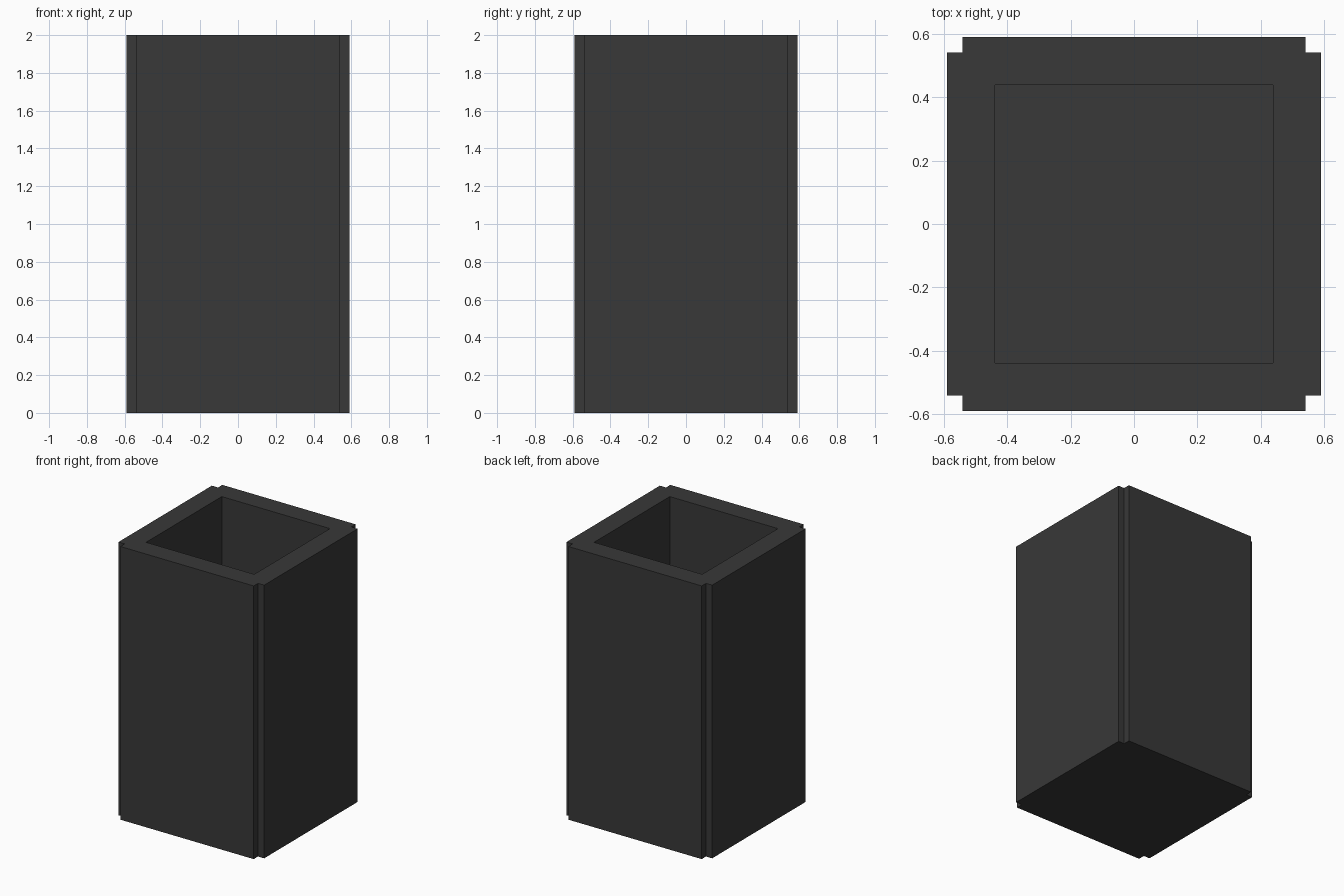
import bpy, bmesh

if "Cube" in bpy.data.objects:
    bpy.data.objects.remove(bpy.data.objects["Cube"])

OUT, NOTCH, HOLE = 0.59, 0.54, 0.438   # half widths: panel face, notch line, cavity
HEIGHT, FLOOR = 2.0, 0.15

charcoal = bpy.data.materials.new("charcoal")
charcoal.diffuse_color = (0.04, 0.04, 0.04, 1)
charcoal.use_nodes = True
charcoal.node_tree.nodes["Principled BSDF"].inputs["Base Color"].default_value = charcoal.diffuse_color

# Notched outline: three points of one corner, turned four times
outline = []
x_y = [(OUT, -NOTCH), (OUT, NOTCH), (NOTCH, NOTCH)]
for _ in range(4):
    outline += x_y
    x_y = [(-y, x) for x, y in x_y]
hole = [(HOLE, -HOLE), (HOLE, HOLE), (-HOLE, HOLE), (-HOLE, -HOLE)]

bm = bmesh.new()


def ring(points, z):
    return [bm.verts.new((x, y, z)) for x, y in points]


def walls(a, b):
    for i in range(len(a)):
        j = (i + 1) % len(a)
        bm.faces.new((a[i], a[j], b[j], b[i]))


# Outer walls and underside
low, high = ring(outline, 0), ring(outline, HEIGHT)
walls(low, high)
bm.faces.new(low[::-1])

# Cavity walls and floor
rim, base = ring(hole, HEIGHT), ring(hole, FLOOR)
walls(rim, base)
bm.faces.new(base)

# Flat rim: one side panel strip per side, sharing the notch corners
for k in range(4):
    a, b, c = high[3 * k:3 * k + 3]
    prev = high[3 * k - 1]
    bm.faces.new((prev, a, b, c, rim[(k + 1) % 4], rim[k]))

bmesh.ops.recalc_face_normals(bm, faces=bm.faces[:])
mesh = bpy.data.meshes.new("planter_box")
bm.to_mesh(mesh)
bm.free()
mesh.materials.append(charcoal)
bpy.context.collection.objects.link(bpy.data.objects.new("planter_box", mesh))
